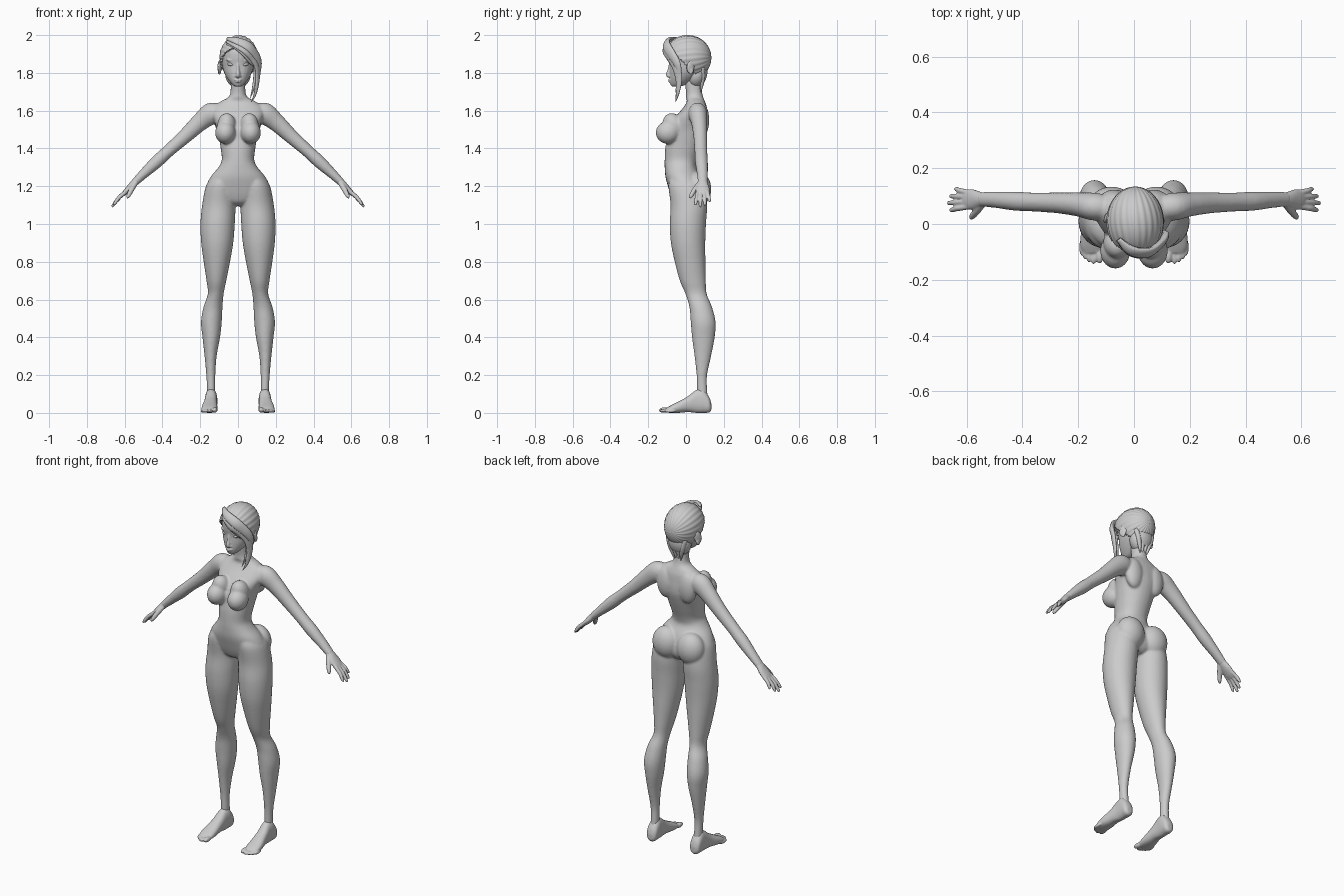
import bpy, bmesh, math
from mathutils import Vector, Matrix, Euler


def dense(rows, n=5):
    """Catmull-Rom interpolation of rows of numbers."""
    out = []
    for i in range(len(rows) - 1):
        a, b, c, d = (rows[max(i - 1, 0)], rows[i], rows[i + 1], rows[min(i + 2, len(rows) - 1)])
        for k in range(n):
            t = k / n
            out.append([0.5 * (2 * q + (r - p) * t + (2 * p - 5 * q + 4 * r - s) * t * t
                               + (3 * q - p - 3 * r + s) * t ** 3) for p, q, r, s in zip(a, b, c, d)])
    out.append(list(rows[-1]))
    return out


def loft(bm, rings, power=2.0, sides=28):
    """Skin superellipse rings given as (centre, u, v)."""
    loops = []
    for c, u, v in rings:
        loop = []
        for i in range(sides):
            a = 2 * math.pi * i / sides
            ca, sa = math.cos(a), math.sin(a)
            e = 2 / power
            loop.append(bm.verts.new(c + u * math.copysign(abs(ca) ** e, ca)
                                     + v * math.copysign(abs(sa) ** e, sa)))
        loops.append(loop)
    for p, q in zip(loops, loops[1:]):
        for i in range(sides):
            j = (i + 1) % sides
            bm.faces.new((p[i], p[j], q[j], q[i]))
    bm.faces.new(loops[0][::-1])
    bm.faces.new(loops[-1])


def stack(bm, rows, power=2.0):
    """Horizontal sections: z, x min, x max, y front, y back."""
    loft(bm, [(Vector(((a + b) / 2, (f + k) / 2, z)), Vector(((b - a) / 2, 0, 0)), Vector((0, (k - f) / 2, 0)))
              for z, a, b, f, k in dense(rows)], power)


def tube(bm, rows, ref=lambda p: Vector((0, 1, 0)), sides=20):
    """Swept limb: x, y, z, radius across, radius along ref."""
    d = dense(rows)
    pts = [Vector(r[:3]) for r in d]
    rings = []
    for i, p in enumerate(pts):
        t = (pts[min(i + 1, len(pts) - 1)] - pts[max(i - 1, 0)]).normalized()
        v = ref(p)
        v = (v - t * v.dot(t)).normalized()
        rings.append((p, v.cross(t) * max(d[i][3], .001), v * max(d[i][4], .001)))
    loft(bm, rings, 2.0, sides)


def blob(bm, c, r, rot=(0, 0, 0)):
    m = Matrix.Translation(c) @ Euler(rot).to_matrix().to_4x4() @ Matrix.Diagonal((*r, 1))
    bmesh.ops.create_uvsphere(bm, u_segments=28, v_segments=18, radius=1, matrix=m)


def finish(bm, name, mirror=False, voxel=0, smooth=0):
    bmesh.ops.recalc_face_normals(bm, faces=bm.faces)
    for f in bm.faces:
        f.smooth = True
    me = bpy.data.meshes.new(name)
    bm.to_mesh(me)
    bm.free()
    ob = bpy.data.objects.new(name, me)
    bpy.context.collection.objects.link(ob)
    if mirror:
        ob.modifiers.new("Mirror", 'MIRROR').use_mirror_merge = False
    if voxel:
        m = ob.modifiers.new("Blend", 'REMESH')
        m.mode, m.voxel_size, m.use_smooth_shade = 'VOXEL', voxel, True
    if smooth:
        m = ob.modifiers.new("Soften", 'SMOOTH')
        m.factor, m.iterations = 0.5, smooth
    return ob


# Body: torso, leg and arm blended together
bm = bmesh.new()
torso = [(1.77, .038, -.01, .08), (1.70, .04, 0, .085), (1.67, .052, 0, .092), (1.65, .09, .005, .1),
         (1.62, .132, -.012, .11), (1.58, .138, -.045, .115), (1.54, .124, -.075, .118),
         (1.5, .11, -.095, .115), (1.45, .1, -.102, .1), (1.4, .092, -.11, .082), (1.34, .086, -.113, .06),
         (1.3, .104, -.113, .055), (1.25, .145, -.109, .08), (1.2, .168, -.096, .095),
         (1.15, .165, -.08, .1), (1.115, .1, -.062, .085), (1.095, .04, -.03, .06)]
stack(bm, [(z, -w, w, f, k) for z, w, f, k in torso], 2.15)
stack(bm, [(1.25, .03, .135, -.085, .07), (1.2, .018, .17, -.093, .1), (1.1, .013, .19, -.082, .112),
           (1.0, .017, .199, -.086, .106), (.9, .025, .195, -.08, .102), (.8, .042, .182, -.06, .103),
           (.7, .062, .167, -.033, .105), (.63, .076, .16, -.003, .11), (.56, .082, .183, .018, .138),
           (.48, .086, .196, .025, .157), (.4, .095, .188, .032, .152), (.3, .113, .177, .045, .133),
           (.2, .12, .168, .056, .112), (.13, .12, .165, .058, .112), (.06, .12, .165, .06, .118)])
tube(bm, [(.09, .06, 1.59, .04, .04), (.14, .062, 1.585, .058, .05), (.2, .07, 1.54, .048, .043),
          (.28, .076, 1.465, .039, .037), (.37, .079, 1.385, .033, .034), (.43, .082, 1.33, .034, .034),
          (.5, .087, 1.265, .026, .029), (.55, .088, 1.217, .02, .026)])
blob(bm, (.067, -.096, 1.484), (.054, .064, .06))
blob(bm, (.06, -.065, 1.52), (.05, .055, .07), (.5, 0, 0))
blob(bm, (.08, .066, 1.185), (.082, .068, .092))
blob(bm, (.07, .085, 1.55), (.055, .038, .09))
finish(bm, "body", True, .006, 8)

# Hands
bm = bmesh.new()
tube(bm, [(.53, .088, 1.237, .018, .024), (.55, .088, 1.217, .019, .027), (.575, .088, 1.19, .017, .036),
          (.6, .088, 1.165, .013, .036), (.612, .088, 1.152, .008, .03)])
for y0, y1, x, z in ((.062, .05, .66, 1.10), (.08, .075, .668, 1.09), (.097, .1, .661, 1.098), (.113, .125, .643, 1.117)):
    mx, mz = .5 * (.592 + x) + .004, .5 * (1.172 + z) + .004
    tube(bm, [(.592, y0, 1.172, .011, .01), (mx, (y0 + y1) / 2, mz, .0105, .01),
              (x - .006, y1, z + .007, .008, .008), (x, y1, z, .003, .003)], sides=12)
tube(bm, [(.54, .078, 1.222, .014, .014), (.562, .048, 1.185, .014, .013), (.58, .027, 1.15, .011, .011),
          (.587, .02, 1.137, .004, .004)], sides=14)
finish(bm, "hands", True, .004, 3)

# Feet with toes
bm = bmesh.new()
foot = [(.134, .142, .014, .015, .05), (.122, .142, .03, .002, .085), (.09, .142, .033, 0, .125),
        (.055, .143, .032, 0, .122), (.01, .146, .035, .004, .088), (-.04, .15, .041, 0, .06),
        (-.08, .151, .041, 0, .04), (-.105, .147, .034, .002, .026)]
loft(bm, [(Vector((x, y, (a + b) / 2)), Vector((w, 0, 0)), Vector((0, 0, (b - a) / 2)))
          for y, x, w, a, b in dense(foot)], 2.3)
for x, y, r in ((.123, -.112, .0145), (.145, -.115, .0105), (.161, -.108, .0105), (.175, -.097, .01), (.187, -.083, .0095)):
    blob(bm, (x, y, r + .001), (r, .03, r))
finish(bm, "feet", True, .004, 3)

# Head with nose, lips and ears
bm = bmesh.new()
head = [(1.728, .016, -.073, -.03), (1.738, .03, -.082, 0), (1.765, .053, -.086, .045), (1.8, .073, -.087, .09),
        (1.84, .084, -.086, .113), (1.88, .088, -.092, .12), (1.92, .084, -.09, .118),
        (1.955, .064, -.066, .09), (1.978, .03, -.03, .05)]
stack(bm, [(z, -w, w, f, k) for z, w, f, k in head], 2.1)
tube(bm, [(0, -.082, 1.85, .008, .008), (0, -.088, 1.815, .009, .01), (0, -.095, 1.79, .011, .011),
          (0, -.09, 1.778, .008, .008)])
blob(bm, (.01, -.086, 1.783), (.008, .009, .006))
blob(bm, (0, -.085, 1.763), (.021, .009, .005))
blob(bm, (0, -.084, 1.753), (.017, .009, .005))
blob(bm, (.037, -.07, 1.866), (.026, .014, .007), (0, -.1, 0))
blob(bm, (.096, .025, 1.835), (.009, .023, .038), (-.25, 0, .45))
blob(bm, (.098, .028, 1.81), (.008, .013, .02), (-.2, 0, .3))
finish(bm, "head", True, .004, 3)

# Eyes
bm = bmesh.new()
blob(bm, (.037, -.067, 1.845), (.019, .015, .0095), (0, -.1, .3))
finish(bm, "eyes", True)

# Hair cap, combed back with fine grooves
bm = bmesh.new()
bmesh.ops.create_uvsphere(bm, u_segments=144, v_segments=48, radius=1)
for v in bm.verts:
    x, z, y = v.co
    a = math.atan2(x, z)
    g = 1 + .012 * math.sin(24 * a + 3 * y) * math.hypot(x, z)
    v.co = Vector((.004 + .102 * x * g, .008 + .126 * y * g, 1.88 + .119 * z * g))
bmesh.ops.delete(bm, geom=[v for v in bm.verts if v.co.z < 1.945 - (v.co.y + .115) * .95], context='VERTS')
cap = finish(bm, "hair_cap")
m = cap.modifiers.new("Thickness", 'SOLIDIFY')
m.thickness, m.offset = .014, -1

# Hair tapering into the nape
bm = bmesh.new()
blob(bm, (0, .06, 1.795), (.068, .052, .075), (-.25, 0, 0))
for x in (-.03, -.01, .012, .032):
    tube(bm, [(x * 1.7, .085, 1.83, .016, .014), (x * 1.3, .09, 1.78, .015, .012),
              (x * .9, .083, 1.73, .009, .008), (x * .7, .078, 1.70, .002, .002)], sides=12)
finish(bm, "nape_hair")

# Side-swept fringe falling in front of one shoulder
centre = Vector((0, .01, 1.86))
bm = bmesh.new()
for dx, dz, drop, w in ((0, 0, 0, 1), (-.012, -.014, .02, .75), (.008, .014, .05, .8)):
    tube(bm, [(-.055, -.055, 1.968 + dz, .012 * w, .006), (-.01, -.096, 1.957 + dz, .027 * w, .011),
              (.045 + dx, -.103, 1.928 + dz, .034 * w, .012), (.085 + dx, -.075, 1.882 + dz, .032 * w, .012),
              (.104 + dx, -.05, 1.83 + drop / 2, .026 * w, .011), (.103 + dx, -.038, 1.76 + drop, .018 * w, .009),
              (.091 + dx, -.045, 1.69 + drop, .01 * w, .006), (.07 + dx / 2, -.056, 1.645 + drop, .001, .001)],
         lambda p: p - Vector((centre.x, centre.y, max(min(p.z, 1.88), 1.6))), 16)
finish(bm, "fringe")
